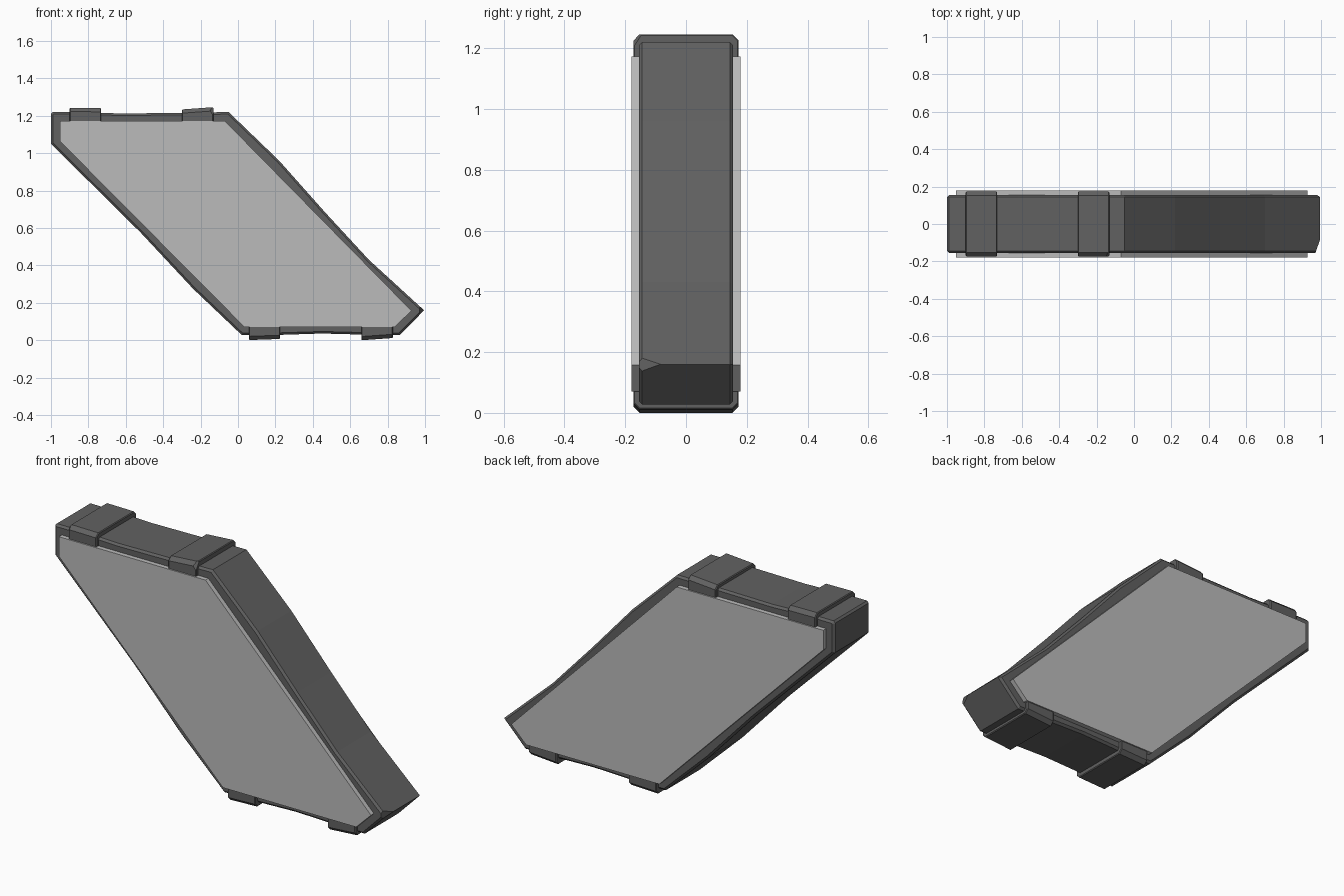
import bpy, bmesh
from mathutils import Vector

if "Cube" in bpy.data.objects:
    bpy.data.objects.remove(bpy.data.objects["Cube"])


def material(name, v):
    m = bpy.data.materials.new(name)
    m.diffuse_color = (v, v, v, 1)
    m.use_nodes = True
    m.node_tree.nodes["Principled BSDF"].inputs["Base Color"].default_value = m.diffuse_color
    return m


DARK = material("dark_metal", 0.12)
LIGHT = material("pale_panel", 0.5)


def prism(name, loop, extrude, mat, bevel=0.0, chips=()):
    """Extrude a closed loop of points, bevel its edges, slice off chipped corners."""
    bm = bmesh.new()
    face = bm.faces.new([bm.verts.new(p) for p in loop])
    ext = bmesh.ops.extrude_face_region(bm, geom=[face], use_keep_orig=True)
    moved = [g for g in ext["geom"] if isinstance(g, bmesh.types.BMVert)]
    bmesh.ops.translate(bm, verts=moved, vec=extrude)
    bmesh.ops.recalc_face_normals(bm, faces=bm.faces)
    if bevel:
        caps = [f for f in bm.faces if len(f.verts) == len(loop)
                and abs(f.normal.normalized().dot(Vector(extrude).normalized())) > 0.9]
        rims = list({e for f in caps for e in f.edges})
        bmesh.ops.bevel(bm, geom=rims, offset=bevel, segments=1, affect='EDGES')
    for co, no in chips:
        cut = bmesh.ops.bisect_plane(bm, geom=bm.verts[:] + bm.edges[:] + bm.faces[:],
                                     plane_co=co, plane_no=no, clear_outer=True)
        edges = [g for g in cut["geom_cut"] if isinstance(g, bmesh.types.BMEdge)]
        bmesh.ops.holes_fill(bm, edges=edges)
    bmesh.ops.recalc_face_normals(bm, faces=bm.faces)
    me = bpy.data.meshes.new(name)
    bm.to_mesh(me)
    bm.free()
    ob = bpy.data.objects.new(name, me)
    me.materials.append(mat)
    bpy.context.collection.objects.link(ob)
    return ob


# Slanted frame body, slightly battered outline, one chipped lower corner
outline = [(-1, 1.21), (-0.99, 1.22), (-0.85, 1.22), (-0.62, 1.212), (-0.3, 1.216),
           (-0.05, 1.22), (0.22, 0.96), (0.46, 0.69), (0.70, 0.43), (0.995, 0.16),
           (0.865, 0.028), (0.75, 0.028), (0.45, 0.036), (0.2, 0.028), (0.02, 0.028),
           (-0.24, 0.275), (-0.52, 0.575), (-1, 1.05)]
prism("frame", [(x, -0.155, z) for x, z in outline], (0, 0.31, 0), DARK, 0.011,
      [((1.0, -0.07, 0.16), (1, -0.36, 0))])

# Pale plate standing proud of the frame on both sides
plate = [(-0.953, 1.172), (-0.07, 1.172), (0.927, 0.158), (0.838, 0.07),
         (0.035, 0.07), (-0.953, 1.065)]
prism("face_plate", [(x, -0.18, z) for x, z in plate], (0, 0.36, 0), LIGHT)


# Raised clamps wrapping the top and bottom edges
def clamp(name, x0, x1, base, z0, z1, chips=()):
    w, c = 0.173, 0.02
    s = 1 if z0 > base else -1
    loop = [(x0, -w, base), (x0, -w, z0 - s * c), (x0, -w + c, z0),
            (x0, w - c, z0), (x0, w, z0 - s * c), (x0, w, base)]
    ob = prism(name, loop, (x1 - x0, 0, 0), DARK, 0.004, chips)
    for v in ob.data.vertices:
        if abs(v.co.z - base) > 0.02:
            v.co.z += (z1 - z0) * (v.co.x - x0) / (x1 - x0)


clamp("top_clamp_outer", -0.9, -0.732, 1.12, 1.243, 1.241)
clamp("top_clamp_inner", -0.3, -0.132, 1.12, 1.234, 1.246,
      [((-0.15, -0.173, 1.215), (0.6, -0.7, 0.45))])
clamp("bottom_clamp_inner", 0.058, 0.225, 0.12, 0.001, 0.007)
clamp("bottom_clamp_outer", 0.66, 0.828, 0.12, 0.0, 0.012)
